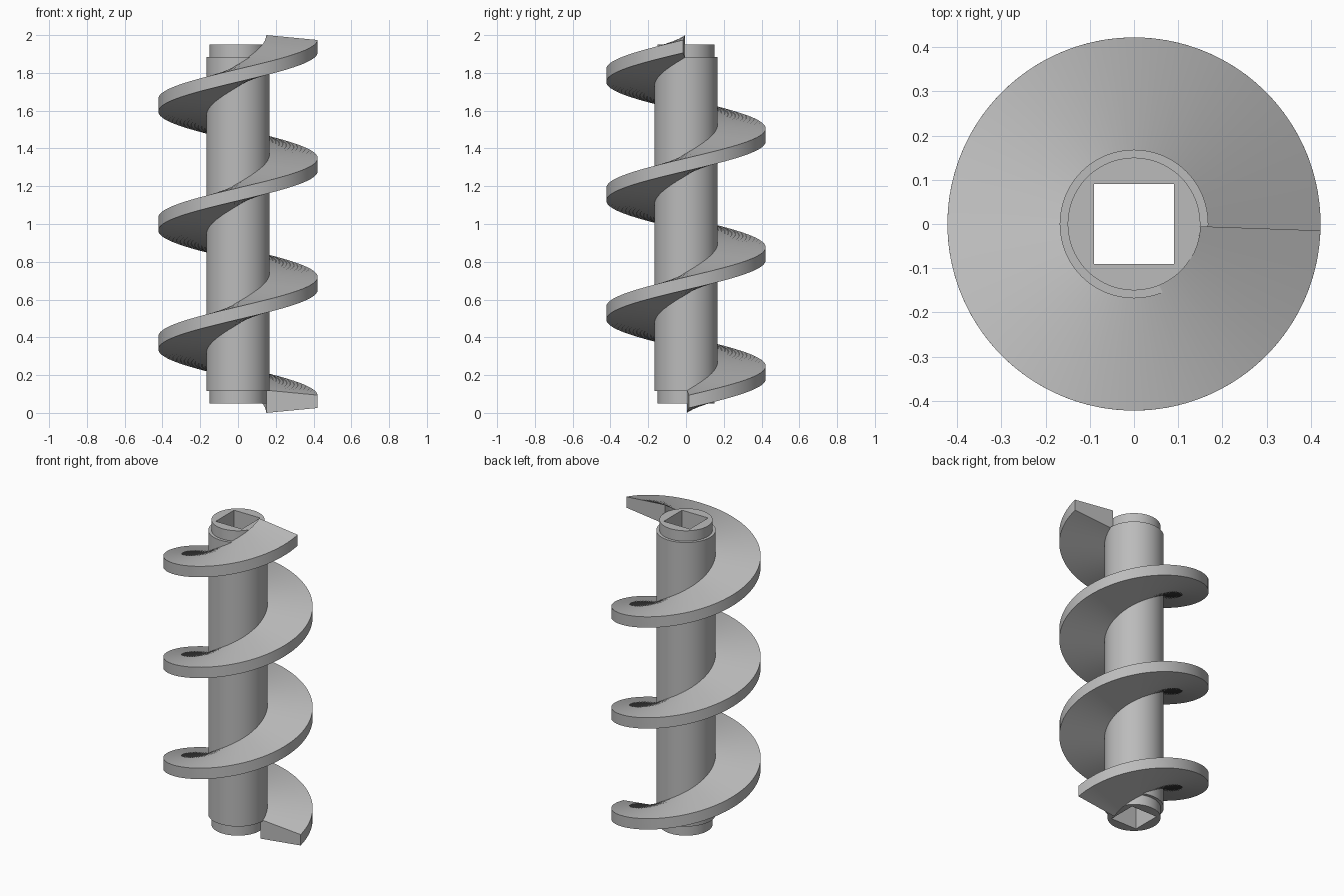
import bpy, bmesh
from math import cos, sin, radians, tau

if "Cube" in bpy.data.objects:
    bpy.data.objects.remove(bpy.data.objects["Cube"], do_unlink=True)

steel = bpy.data.materials.new("grey_steel")
steel.use_nodes = True
GREY = (0.5, 0.5, 0.5, 1)
steel.diffuse_color = GREY
steel.node_tree.nodes["Principled BSDF"].inputs["Base Color"].default_value = GREY


def skin_rings(name, rings, closed):
    """Join successive closed cross-sections with quads; cap the ends if open."""
    bm = bmesh.new()
    rows = [[bm.verts.new(p) for p in ring] for ring in rings]
    n = len(rows[0])
    pairs = list(zip(rows, rows[1:]))
    if closed:
        pairs.append((rows[-1], rows[0]))
    for a, b in pairs:
        for i in range(n):
            j = (i + 1) % n
            bm.faces.new((a[i], a[j], b[j], b[i]))
    if not closed:
        bm.faces.new(rows[0])
        bm.faces.new(rows[-1])
    bmesh.ops.recalc_face_normals(bm, faces=bm.faces)
    mesh = bpy.data.meshes.new(name)
    bm.to_mesh(mesh)
    bm.free()
    mesh.materials.append(steel)
    obj = bpy.data.objects.new(name, mesh)
    bpy.context.collection.objects.link(obj)
    bpy.ops.object.select_all(action="DESELECT")
    obj.select_set(True)
    bpy.context.view_layer.objects.active = obj
    bpy.ops.object.shade_smooth_by_angle(angle=radians(30))
    return obj


# Shaft: stepped round outside, square drive hole through the middle
SEGMENTS = 96
JOURNAL, BODY, HOLE = 0.15, 0.168, 0.09
BOTTOM, TOP, STEP = 0.05, 1.95, 0.065
outline = [(JOURNAL, BOTTOM), (JOURNAL, BOTTOM + STEP), (BODY, BOTTOM + STEP),
           (BODY, TOP - STEP), (JOURNAL, TOP - STEP), (JOURNAL, TOP)]
sections = []
for k in range(SEGMENTS):
    a = tau * k / SEGMENTS
    c, s = cos(a), sin(a)
    hole = HOLE / max(abs(c), abs(s))
    profile = outline + [(hole, TOP), (hole, BOTTOM)]
    sections.append([(r * c, r * s, z) for r, z in profile])
skin_rings("shaft", sections, closed=True)

# Flight: tapered blade section swept up a right-handed helix, nearly three turns
INNER, OUTER = 0.15, 0.422
ROOT, TIP = 0.06, 0.034          # half thickness at the shaft and at the rim
START, END = radians(2), radians(1078)
LOW, HIGH = ROOT, 2 - ROOT
STEPS = 270
blade = [(INNER, -ROOT), (OUTER, -TIP), (OUTER, TIP), (INNER, ROOT)]
sections = []
for k in range(STEPS + 1):
    t = k / STEPS
    a = START + (END - START) * t
    mid = LOW + (HIGH - LOW) * t
    sections.append([(r * cos(a), r * sin(a), mid + dz) for r, dz in blade])
skin_rings("spiral_flight", sections, closed=False)
